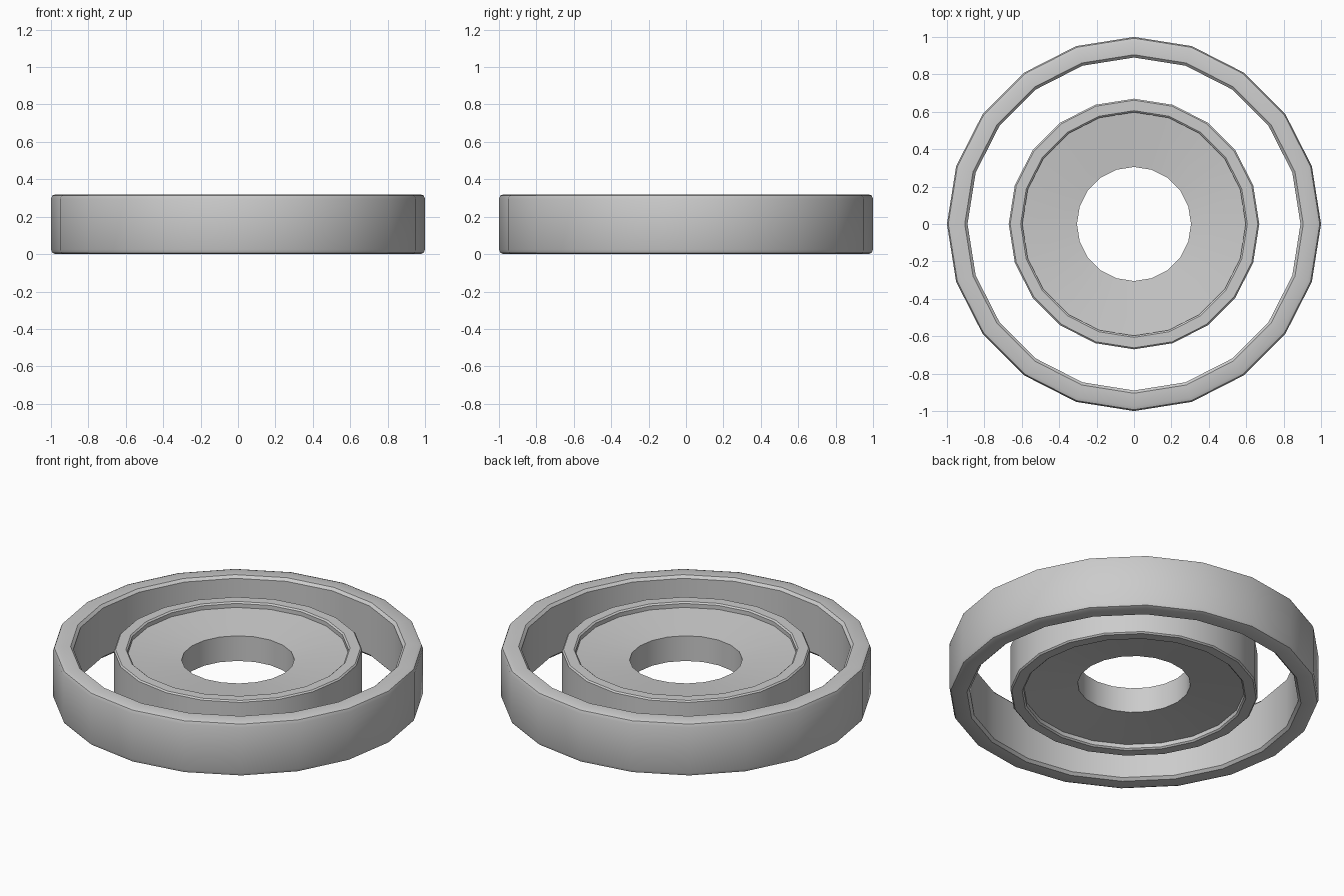
import bpy, bmesh, math

if "Cube" in bpy.data.objects:
    bpy.data.objects.remove(bpy.data.objects["Cube"])

SIDES = 20
MID = 0.16  # half height of the whole model


def revolve(name, half_profile):
    """Spin a profile (radius, height above mid plane), mirrored below, into a closed ring."""
    lower = [(r, -h) for r, h in reversed(half_profile)]
    profile = half_profile + lower
    bm = bmesh.new()
    rings = []
    for i in range(SIDES):
        a = 2 * math.pi * i / SIDES
        rings.append([bm.verts.new((r * math.cos(a), r * math.sin(a), MID + h))
                      for r, h in profile])
    n = len(profile)
    for i in range(SIDES):
        a, b = rings[i], rings[(i + 1) % SIDES]
        for j in range(n):
            k = (j + 1) % n
            bm.faces.new((a[j], b[j], b[k], a[k]))
    bmesh.ops.recalc_face_normals(bm, faces=bm.faces)
    mesh = bpy.data.meshes.new(name)
    bm.to_mesh(mesh)
    bm.free()
    obj = bpy.data.objects.new(name, mesh)
    bpy.context.collection.objects.link(obj)
    bpy.context.view_layer.objects.active = obj
    obj.select_set(True)
    bpy.ops.object.shade_smooth_by_angle(angle=math.radians(30))
    obj.select_set(False)
    return obj


# Outer race: plain band with softened rims
revolve("outer_race", [(0.89, 0.145), (0.905, 0.16), (0.975, 0.16),
                       (0.993, 0.153), (1.0, 0.135)])

# Inner race: raised rim around a dished disc with a centre bore
revolve("inner_race", [(0.305, 0.075), (0.597, 0.108), (0.597, 0.132),
                       (0.606, 0.14), (0.662, 0.14), (0.67, 0.132)])
